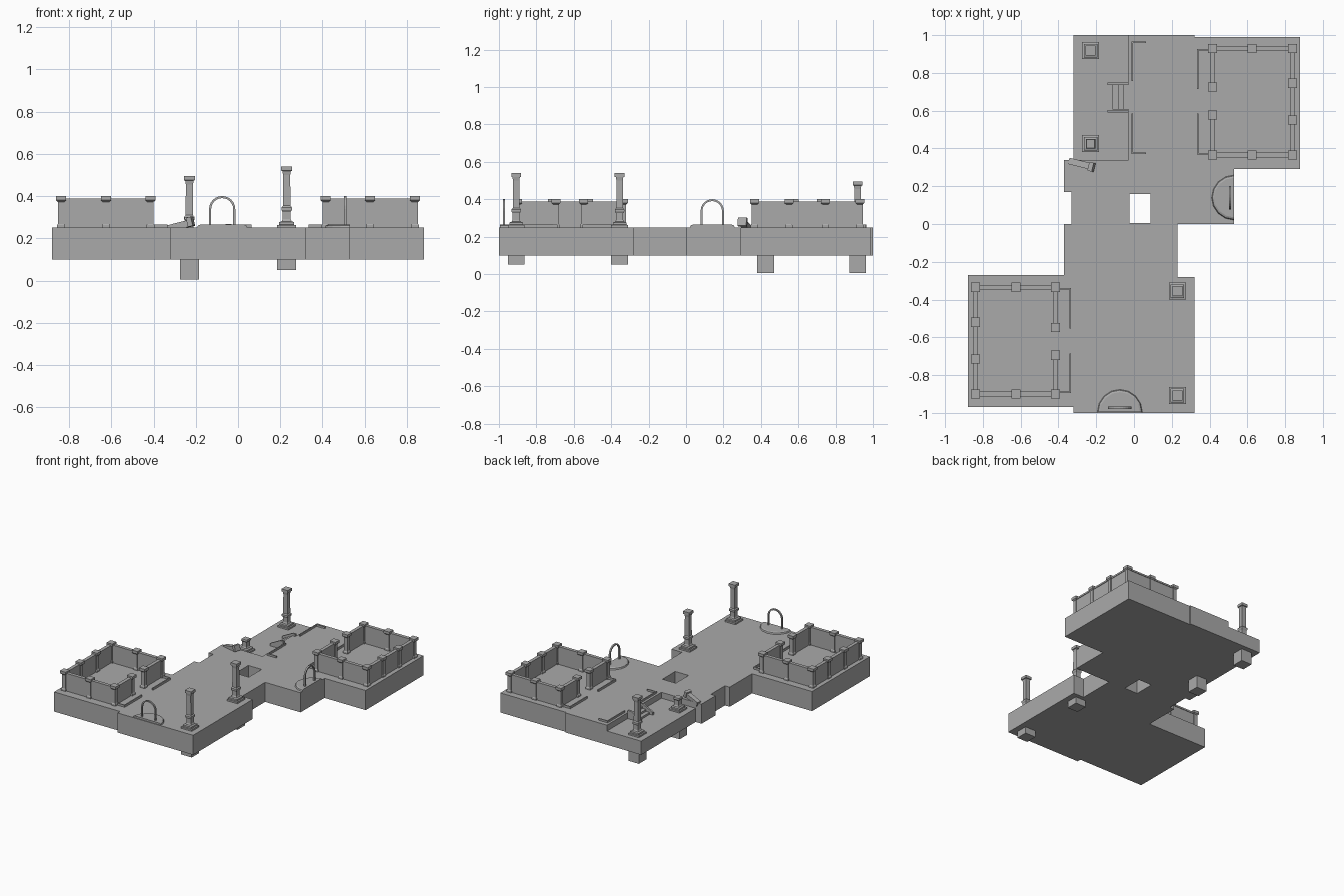
import bpy, bmesh, math
from mathutils import Matrix, Vector

cube = bpy.data.objects.get("Cube")
if cube:
    bpy.data.objects.remove(cube, do_unlink=True)

stone = bpy.data.materials.new("grey_stone")
stone.use_nodes = True
GREY = (0.4, 0.4, 0.4, 1)
stone.diffuse_color = GREY
stone.node_tree.nodes["Principled BSDF"].inputs["Base Color"].default_value = GREY

FLOOR, SUNK, BOTTOM = 0.25, 0.205, 0.1


def finish(name, bm):
    bmesh.ops.recalc_face_normals(bm, faces=bm.faces)
    mesh = bpy.data.meshes.new(name)
    bm.to_mesh(mesh)
    bm.free()
    mesh.materials.append(stone)
    obj = bpy.data.objects.new(name, mesh)
    bpy.context.collection.objects.link(obj)
    return obj


def add_box(bm, lo, hi, turn=None):
    lo, hi = Vector(lo), Vector(hi)
    m = Matrix.Translation((lo + hi) / 2)
    if turn:
        m = m @ turn
    m = m @ Matrix.Diagonal((*(hi - lo), 1))
    bmesh.ops.create_cube(bm, size=1, matrix=m)


def add_prism(bm, points, push):
    face = bm.faces.new([bm.verts.new(p) for p in points])
    out = bmesh.ops.extrude_face_region(bm, geom=[face])["geom"]
    verts = [v for v in out if isinstance(v, bmesh.types.BMVert)]
    bmesh.ops.translate(bm, verts=verts, vec=push)


def add_stack(bm, x, y, profile):
    """Square turned shape from (half width, height) pairs."""
    rings = [[bm.verts.new((x + sx * w, y + sy * w, z))
              for sx, sy in ((-1, -1), (1, -1), (1, 1), (-1, 1))] for w, z in profile]
    bm.faces.new(rings[0])
    bm.faces.new(rings[-1])
    for a, b in zip(rings, rings[1:]):
        for i in range(4):
            j = (i + 1) % 4
            bm.faces.new((a[i], a[j], b[j], b[i]))


def add_wall(bm, a, b, width, z0, z1):
    """Upright slab along an axis-aligned line."""
    w = width / 2
    add_box(bm, (min(a[0], b[0]) - w, min(a[1], b[1]) - w, z0),
            (max(a[0], b[0]) + w, max(a[1], b[1]) + w, z1))


# Floor slab with the through shaft and the sunken corner cut out
outline = [(-.32, -1), (.32, -1), (.32, -.28), (.23, -.28), (.23, 0), (.53, 0),
           (.53, .29), (.88, .29), (.88, .99), (.32, .99), (.32, 1), (-.32, 1),
           (-.32, .34), (-.37, .34), (-.37, .17), (-.33, .17), (-.33, 0), (-.37, 0),
           (-.37, -.27), (-.88, -.27), (-.88, -.97), (-.32, -.97)]
bm = bmesh.new()
add_prism(bm, [(x, y, BOTTOM) for x, y in outline], (0, 0, FLOOR - BOTTOM))
slab = finish("floor_slab", bm)
for name, lo, hi in (("shaft_cutter", (-.025, .005, 0), (.088, .16, .5)),
                     ("sunken_cutter", (-.5, .34, SUNK), (-.03, 1.2, .5))):
    bm = bmesh.new()
    add_box(bm, lo, hi)
    cutter = finish(name, bm)
    cutter.hide_render = True
    cutter.hide_set(True)
    cut = slab.modifiers.new(name, "BOOLEAN")
    cut.operation, cut.solver, cut.object = "DIFFERENCE", "EXACT", cutter
# Bake the cuts so that the helpers can be removed
graph = bpy.context.evaluated_depsgraph_get()
baked = bpy.data.meshes.new_from_object(slab.evaluated_get(graph))
slab.modifiers.clear()
slab.data = baked
for name in ("shaft_cutter", "sunken_cutter"):
    bpy.data.objects.remove(bpy.data.objects[name], do_unlink=True)

# Columns with footings that pass through the slab
PEDESTAL = [(.045, -.2), (.045, .012), (.036, .014), (.036, .026), (.024, .03),
            (.019, .04), (.019, .075), (.025, .084)]
SHAFT = [(.025, .096), (.018, .104), (.017, .25), (.02, .268), (.026, .27), (.026, .29)]
BROKEN = [(.022, .096)]
for name, x, y, z, top in (("front_column", .23, -.908, FLOOR, SHAFT),
                           ("middle_column", .23, -.355, FLOOR, SHAFT),
                           ("back_column", -.23, .918, SUNK, SHAFT),
                           ("broken_column", -.23, .425, SUNK, BROKEN)):
    bm = bmesh.new()
    add_stack(bm, x, y, [(w, z + h) for w, h in PEDESTAL + top])
    finish(name, bm)

# Fallen column piece
bm = bmesh.new()
lean = Matrix.Rotation(math.radians(-14), 4, "Z") @ Matrix.Rotation(math.radians(-14), 4, "Y")
add_box(bm, (-.345, .301, .242), (-.215, .335, .274), lean)
add_box(bm, (-.237, .278, .256), (-.213, .326, .3), lean)
finish("fallen_column", bm)

# Walled terraces: the second is the first turned half round
posts = [(.415, .577), (.415, .365), (.625, .365), (.838, .365), (.838, .55),
         (.838, .745), (.838, .93), (.625, .93), (.415, .93), (.415, .725)]
kerbs = [[(.4, .922), (.337, .922), (.337, .72)], [(.337, .58), (.337, .373), (.4, .373)]]


def half_turn(p):
    return (-p[0], .03 - p[1])


POST = [(.019, 0), (.019, .012), (.015, .018), (.015, .122), (.024, .13), (.024, .15)]
for side, place in (("right", half_turn), ("left", lambda p: p)):
    spots = [place(p) for p in posts]
    bm = bmesh.new()
    for x, y in spots:
        add_stack(bm, x, y, [(w, FLOOR + h) for w, h in POST])
    finish(side + "_terrace_posts", bm)
    bm = bmesh.new()
    for a, b in zip(spots, spots[1:]):
        add_wall(bm, a, b, .018, FLOOR, .375)
        add_wall(bm, a, b, .026, .375, .388)
    finish(side + "_terrace_walls", bm)
    bm = bmesh.new()
    for line in kerbs:
        line = [place(p) for p in line]
        for a, b in zip(line, line[1:]):
            add_wall(bm, a, b, .008, FLOOR, .266)
    finish(side + "_terrace_kerbs", bm)

# Low kerbs beside the sunken corner
bm = bmesh.new()
for line in ([(.06, .962), (-.008, .962), (-.008, .76)], [(-.008, .58), (-.008, .375), (.06, .375)]):
    for a, b in zip(line, line[1:]):
        add_wall(bm, a, b, .008, FLOOR, .264)
finish("sunken_kerbs", bm)

# Steps down to the sunken corner, between sloping cheeks
bm = bmesh.new()
for i in range(3):
    add_box(bm, (-.115 + i * .03, .605, SUNK), (-.03, .735, SUNK + .015 * (i + 1)))
for y in (.59, .735):
    add_prism(bm, [(-.14, y, SUNK), (-.03, y, SUNK), (-.03, y, .268),
                   (-.055, y, .268), (-.14, y, SUNK + .02)], (0, .014, 0))
finish("steps", bm)

# Arched gates on half-round platforms; local +y points into the court
for name, x, y, angle in (("front", -.075, -.995, 0), ("side", .53, .14, 90)):
    move = Matrix.Translation((x, y, 0)) @ Matrix.Rotation(math.radians(angle), 4, "Z")
    bm = bmesh.new()
    arcs = [[bm.verts.new((r * math.cos(i * math.pi / 8), r * math.sin(i * math.pi / 8), z))
             for i in range(9)] for r, z in ((.12, FLOOR - .002), (.115, .26), (.105, .264))]
    for a, b in zip(arcs, arcs[1:]):
        for i in range(9):
            j = (i + 1) % 9
            bm.faces.new((a[i], a[j], b[j], b[i]))
    bm.faces.new(arcs[0])
    bm.faces.new(arcs[-1])
    bm.transform(move)
    finish(name + "_gate_platform", bm)

    # Square-section hoop swept along legs and a half circle
    bm = bmesh.new()
    R, N = .057, 12
    path = [(0, FLOOR)] + [(math.pi * i / N, .338) for i in range(N + 1)] + [(math.pi, FLOOR)]
    rings = []
    for t, z in path:
        rise = math.sin(t) if z > FLOOR else 0
        rings.append([bm.verts.new(((R + o) * math.cos(t), .022 + d, z + (R + o) * rise))
                      for o, d in ((-.005, -.006), (.005, -.006), (.005, .006), (-.005, .006))])
    for a, b in zip(rings, rings[1:]):
        for i in range(4):
            j = (i + 1) % 4
            bm.faces.new((a[i], a[j], b[j], b[i]))
    bm.faces.new(rings[0])
    bm.faces.new(rings[-1])
    bm.transform(move)
    finish(name + "_gate_arch", bm)
